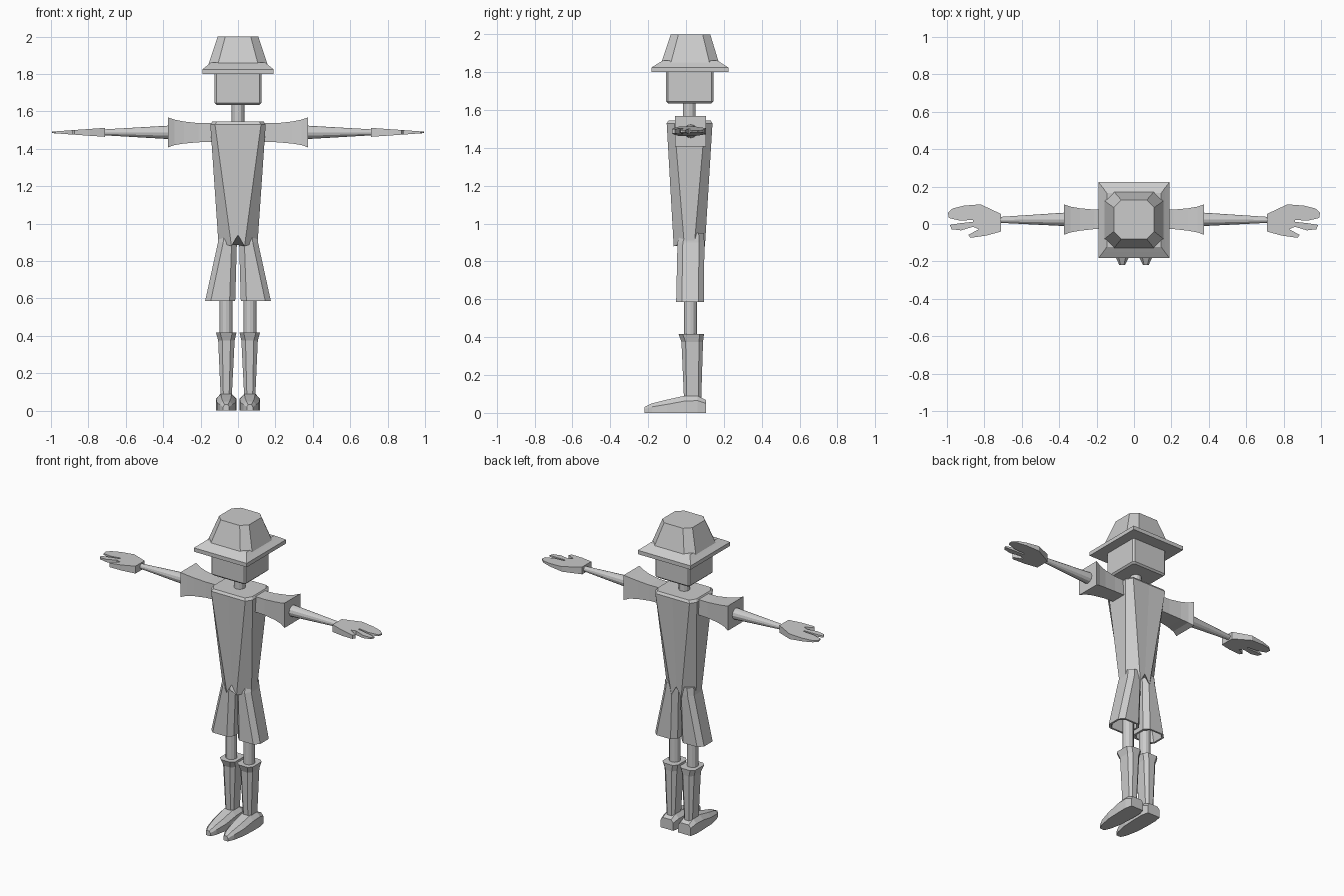
import bpy, bmesh, math

if "Cube" in bpy.data.objects:
    bpy.data.objects.remove(bpy.data.objects["Cube"])

grey = bpy.data.materials.new("plain grey")
grey.diffuse_color = (0.6, 0.6, 0.6, 1)
grey.use_nodes = True
grey.node_tree.nodes["Principled BSDF"].inputs["Base Color"].default_value = grey.diffuse_color


def finish(name, bm):
    bmesh.ops.recalc_face_normals(bm, faces=bm.faces)
    mesh = bpy.data.meshes.new(name)
    bm.to_mesh(mesh)
    bm.free()
    mesh.materials.append(grey)
    ob = bpy.data.objects.new(name, mesh)
    bpy.context.collection.objects.link(ob)
    return ob


def loft(name, rings):
    """Skin a list of equal-sized rings and cap both ends."""
    bm = bmesh.new()
    vs = [[bm.verts.new(p) for p in r] for r in rings]
    n = len(vs[0])
    for a, b in zip(vs, vs[1:]):
        for i in range(n):
            j = (i + 1) % n
            bm.faces.new((a[i], a[j], b[j], b[i]))
    bm.faces.new(vs[0])
    bm.faces.new(vs[-1])
    return finish(name, bm)


def rect(a0, a1, b0, b1, ca=0.0, cb=None):
    """Rectangle outline, with chamfered corners when ca is set."""
    cb = ca if cb is None else cb
    if not ca:
        return [(a0, b0), (a1, b0), (a1, b1), (a0, b1)]
    return [(a0 + ca, b0), (a1 - ca, b0), (a1, b0 + cb), (a1, b1 - cb),
            (a1 - ca, b1), (a0 + ca, b1), (a0, b1 - cb), (a0, b0 + cb)]


def circle(a, b, r, n=12):
    return [(a + r * math.cos(2 * math.pi * i / n), b + r * math.sin(2 * math.pi * i / n))
            for i in range(n)]


def at_z(pts, z, s=1):
    return [(s * a, b, z) for a, b in pts]


def at_x(pts, x, s=1):
    return [(s * x, a, b) for a, b in pts]


def at_y(pts, y, s=1):
    return [(s * a, y, b) for a, b in pts]


# Hat: square brim and chamfered crown
loft("hat_brim", [at_z(rect(-.19, .19, -.182, .224), 1.80),
                  at_z(rect(-.19, .19, -.182, .224), 1.825),
                  at_z(rect(-.165, .165, -.15, .192), 1.845),
                  at_z(rect(-.145, .145, -.122, .165), 1.862)])
loft("hat_crown", [at_z(rect(-.158, .158, -.13, .174, .05), 1.85),
                   at_z(rect(-.108, .108, -.08, .128, .04), 2.0)])

# Head and neck
loft("head", [at_z(rect(-.115, .115, -.095, .135, .008), 1.635),
              at_z(rect(-.125, .125, -.105, .145, .01), 1.645),
              at_z(rect(-.125, .125, -.105, .145, .01), 1.81)])
loft("neck", [at_z(circle(0, .017, .034), 1.52), at_z(circle(0, .017, .034), 1.65)])


# Torso: tapering chamfered coat with a notched hem
def coat(x, y0, y1, cx, cy, z):
    p = rect(-x, x, y0, y1, cx, cy)
    return at_z([(0, y0)] + p[1:5] + [(0, y1)] + p[5:] + p[:1], z)


hem = coat(.105, -.065, .10, .07, .055, 0)
hem_z = (.94, .88, .90, .90, .88, .94, .88, .90, .90, .88)
loft("torso", [[(x, y, z) for (x, y, _), z in zip(hem, hem_z)],
               coat(.148, -.102, .14, .025, .04, 1.53),
               coat(.138, -.092, .13, .025, .04, 1.545)])

# Hand outline seen from above
HAND = [(.71, .053), (.82, .105), (.91, .098), (.97, .083), (.995, .06), (.99, .032),
        (.93, .018), (.86, .022), (.86, .012), (.93, .004), (.985, -.005), (.975, -.028),
        (.925, -.034), (.86, -.015), (.83, -.028), (.885, -.058), (.875, -.074),
        (.79, -.062), (.71, -.04)]


def hand_half(x):
    return .024 - (x - .71) * .07


for side, s in (("left", 1), ("right", -1)):
    # Flared sleeve, thin arm, flat hand
    sleeve = [(.12, -.025, .075, 1.437, 1.537), (.21, -.027, .077, 1.435, 1.537),
              (.29, -.036, .084, 1.428, 1.546), (.34, -.045, .093, 1.42, 1.556),
              (.375, -.058, .105, 1.407, 1.568)]
    loft(side + "_sleeve", [at_x(rect(*r[1:]), r[0], s) for r in sleeve])
    loft(side + "_arm", [at_x(circle(.025, 1.488, .037), .35, s),
                         at_x(circle(.022, 1.488, .015), .73, s)])
    loft(side + "_hand", [[(s * x, y, 1.488 + k * hand_half(x)) for x, y in HAND]
                          for k in (-1, 1)])

    # Flared short with an open bottom
    loft(side + "_short", [at_z(rect(.004, .102, -.03, .095, .028), .95, s),
                           at_z(rect(.006, .107, -.045, .097, .028), .90, s),
                           at_z(rect(.015, .176, -.052, .095, .03), .585, s),
                           at_z(rect(.027, .164, -.04, .083, .026), .585, s),
                           at_z(rect(.018, .12, -.035, .083, .026), .80, s)])

    # Leg
    loft(side + "_leg", [at_z(circle(.064, .023, .034), .38, s),
                         at_z(circle(.064, .023, .034), .85, s)])

    # Boot shaft with flared cuff
    loft(side + "_boot_shaft", [at_z(rect(.034, .092, -.01, .08, .014), .06, s),
                                at_z(rect(.018, .106, -.024, .09, .022), .375, s),
                                at_z(rect(.008, .118, -.04, .095, .022), .418, s)])

    # Shoe: cross-sections from heel to toe (y, half width, top half width, shoulder, top)
    shoe = [(.106, .045, .03, .05, .068), (.06, .054, .03, .065, .09),
            (-.01, .054, .028, .062, .09), (-.10, .05, .026, .045, .07),
            (-.18, .034, .018, .032, .05), (-.218, .016, .009, .02, .032)]
    loft(side + "_shoe", [at_y([(.063 - w, 0), (.063 + w, 0), (.063 + w, h),
                                (.063 + t, z), (.063 - t, z), (.063 - w, h)], y, s)
                          for y, w, t, h, z in shoe])
